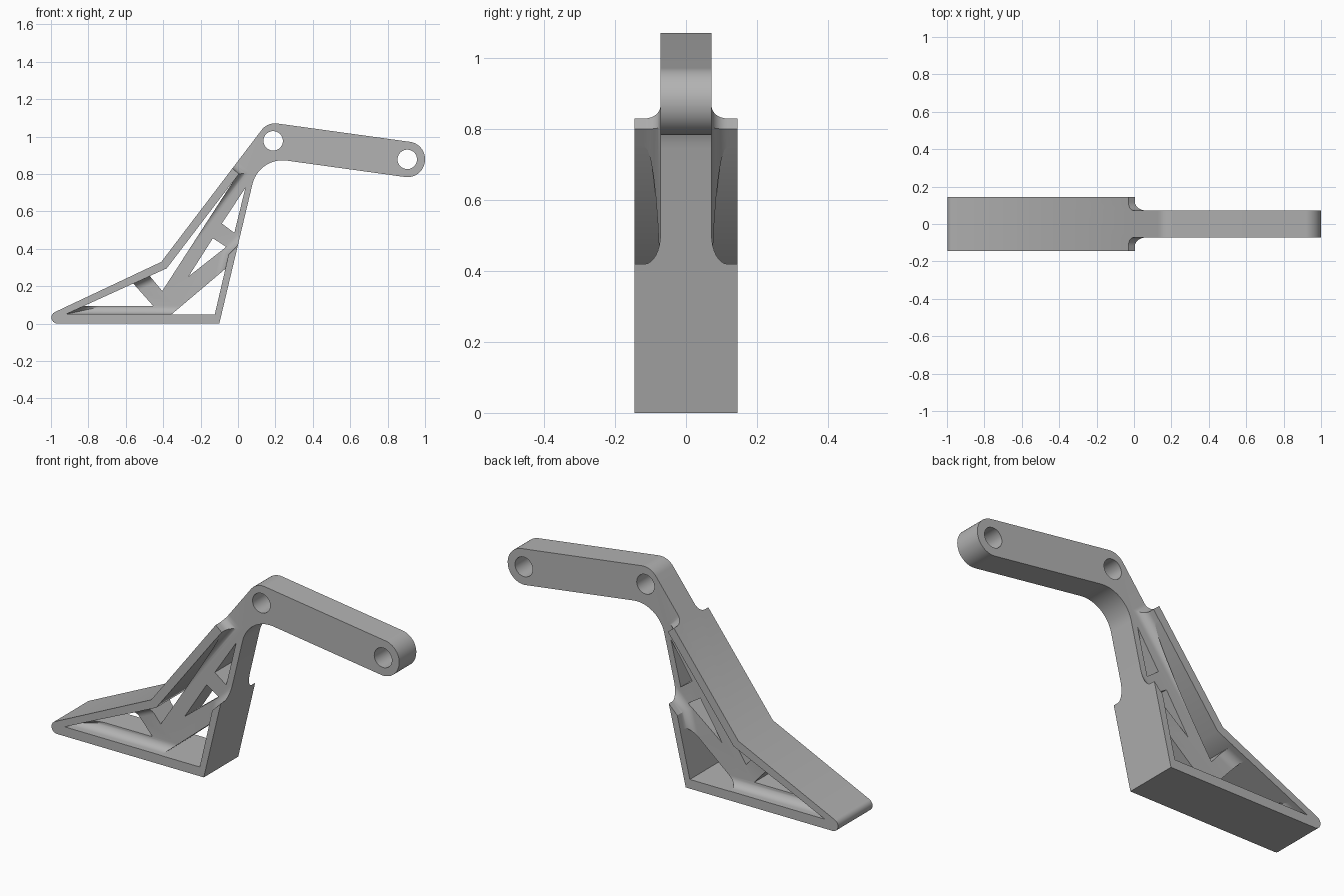
import bpy, bmesh, math
from mathutils import Vector

cube = bpy.data.objects.get("Cube")
if cube:
    bpy.data.objects.remove(cube, do_unlink=True)

WIDE, WEB, FILLET = 0.145, 0.072, 0.045   # half widths and web fillet radius

grey = bpy.data.materials.new("plain grey")
grey.use_nodes = True
grey.diffuse_color = (0.45, 0.45, 0.45, 1)
grey.node_tree.nodes["Principled BSDF"].inputs["Base Color"].default_value = (0.45, 0.45, 0.45, 1)


def inset(points, d):
    """Offset a closed counter-clockwise outline inward by d with mitred corners."""
    p = [Vector(q) for q in points]
    area = sum(p[i - 1].x * p[i].y - p[i].x * p[i - 1].y for i in range(len(p)))
    if area < 0:
        p.reverse()
    out = []
    for i, b in enumerate(p):
        e1 = (b - p[i - 1]).normalized()
        e2 = (p[(i + 1) % len(p)] - b).normalized()
        n1, n2 = Vector((-e1.y, e1.x)), Vector((-e2.y, e2.x))
        out.append(b + (n1 + n2) * (d / (1 + n1.dot(n2))))
    return out


def rounded(corners, steps=14):
    """Turn (x, z, radius) corners into an outline with tangent arcs."""
    out = []
    for i, (x, z, r) in enumerate(corners):
        b = Vector((x, z))
        if r == 0:
            out.append(b)
            continue
        u = (Vector(corners[i - 1][:2]) - b).normalized()
        v = (Vector(corners[(i + 1) % len(corners)][:2]) - b).normalized()
        half = u.angle(v) / 2
        centre = b + (u + v).normalized() * (r / math.sin(half))
        start = b + u * (r / math.tan(half)) - centre
        end = b + v * (r / math.tan(half)) - centre
        a = math.atan2(start.y, start.x)
        sweep = math.atan2(start.x * end.y - start.y * end.x, start.dot(end))
        for k in range(steps + 1):
            t = a + sweep * k / steps
            out.append(centre + Vector((math.cos(t), math.sin(t))) * r)
    return out


def loft(name, layers):
    """Solid through matching outlines given as (y, outline)."""
    bm = bmesh.new()
    rings = [[bm.verts.new((p[0], y, p[1])) for p in pts] for y, pts in layers]
    for a, b in zip(rings, rings[1:]):
        for i in range(len(a)):
            bm.faces.new((a[i - 1], a[i], b[i], b[i - 1]))
    bm.faces.new(rings[0])
    bm.faces.new(rings[-1])
    bmesh.ops.recalc_face_normals(bm, faces=bm.faces)
    mesh = bpy.data.meshes.new(name)
    bm.to_mesh(mesh)
    bm.free()
    mesh.materials.append(grey)
    obj = bpy.data.objects.new(name, mesh)
    bpy.context.collection.objects.link(obj)
    return obj


def cut(target, cutter):
    """Subtract the cutter and discard it."""
    cutter.hide_render = True
    mod = target.modifiers.new("cut", "BOOLEAN")
    mod.operation, mod.solver, mod.object = "DIFFERENCE", "EXACT", cutter
    bpy.context.view_layer.objects.active = target
    bpy.ops.object.modifier_apply(modifier=mod.name)
    bpy.data.objects.remove(cutter, do_unlink=True)


# Full side outline: foot, wall, elbow, arm, sloped flange
outline = rounded([
    (-1.11, 0, 0.0325), (-0.10, 0, 0), (0.112, 0.892, 0.165),
    (0.986, 0.771, 0.0935), (1.012, 0.959, 0.0935), (0.158, 1.077, 0.09),
    (-0.41, 0.33, 0)])
bracket = loft("lever_bracket", [(-WIDE, outline), (WIDE, outline)])

# Side pockets leave a thin web and arm, with a concave fillet against the frame
pocket = [(-0.92, 0.05), (-0.125, 0.05), (-0.05, 0.37), (0.1, 0.52), (1.5, 0.52),
          (1.5, 1.5), (-0.8, 1.49), (0.005, 0.80), (-0.38, 0.295)]
for side in (-1, 1):
    layers = []
    for k in range(9):
        t = math.pi / 2 * k / 8
        layers.append((side * (WEB + FILLET * (1 - math.cos(t))),
                       inset(pocket, FILLET * (1 - math.sin(t)))))
    layers.append((side * 0.3, inset(pocket, 0)))
    cut(bracket, loft("pocket_cutter", layers))

# Openings between the web braces
openings = [
    [(-0.82, 0.095), (-0.455, 0.095), (-0.56, 0.213)],
    [(-0.47, 0.254), (-0.405, 0.176), (-0.04, 0.741), (-0.38, 0.295)],
    [(-0.26, 0.257), (-0.065, 0.41), (-0.134, 0.455)],
    [(-0.085, 0.535), (-0.02, 0.487), (0.037, 0.72)],
    [(-0.353, 0.05), (-0.125, 0.05), (-0.069, 0.29)],
]
for shape in openings:
    shape = inset(shape, -0.001)
    cut(bracket, loft("opening_cutter", [(-0.3, shape), (0.3, shape)]))

# Pin holes at both ends of the arm
for x, z in ((0.188, 0.977), (0.905, 0.878)):
    ring = [(x + 0.052 * math.cos(math.tau * k / 40), z + 0.052 * math.sin(math.tau * k / 40))
            for k in range(40)]
    cut(bracket, loft("pin_cutter", [(-0.3, ring), (0.3, ring)]))

bpy.ops.object.select_all(action="DESELECT")
bracket.select_set(True)
bpy.context.view_layer.objects.active = bracket
bpy.ops.object.shade_smooth_by_angle(angle=math.radians(30))
